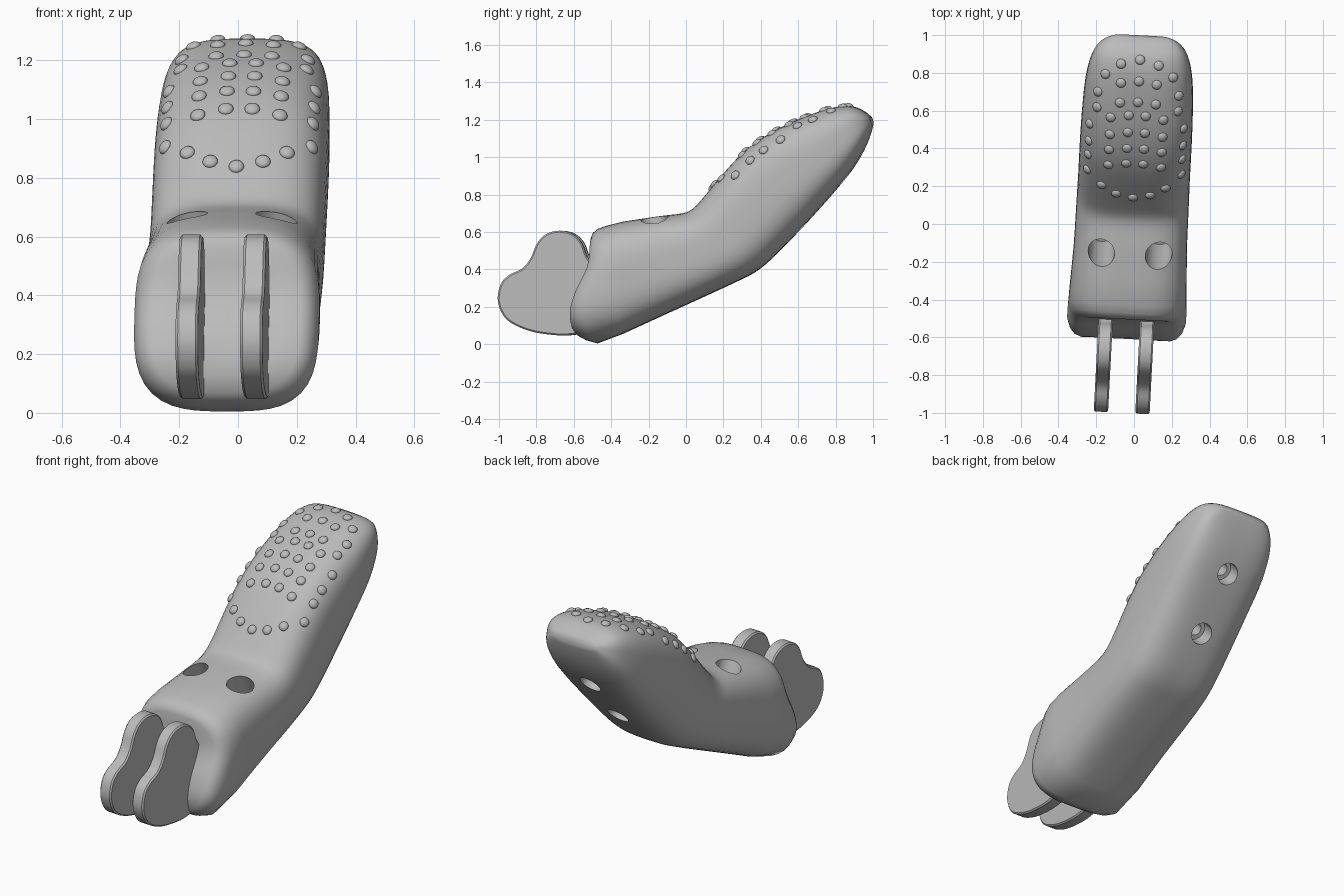
import bpy, bmesh, math
from mathutils import Vector, Matrix
from mathutils.bvhtree import BVHTree

if "Cube" in bpy.data.objects:
    bpy.data.objects.remove(bpy.data.objects["Cube"])

grey = bpy.data.materials.new("plain_grey")
grey.use_nodes = True
colour = (0.5, 0.5, 0.5, 1)
grey.diffuse_color = colour
grey.node_tree.nodes["Principled BSDF"].inputs["Base Color"].default_value = colour

# The whole piece is turned slightly about z
POSE = Matrix.Translation((-0.013, 0, 0)) @ Matrix.Rotation(math.radians(-3), 4, 'Z')
SIDES = 56


def finish(bm, name, angle=30):
    bmesh.ops.recalc_face_normals(bm, faces=bm.faces)
    mesh = bpy.data.meshes.new(name)
    bm.to_mesh(mesh)
    bm.free()
    mesh.materials.append(grey)
    ob = bpy.data.objects.new(name, mesh)
    bpy.context.collection.objects.link(ob)
    ob.matrix_world = POSE
    smooth(ob, angle)
    return ob


def smooth(ob, angle):
    bpy.ops.object.select_all(action='DESELECT')
    ob.select_set(True)
    bpy.context.view_layer.objects.active = ob
    bpy.ops.object.shade_smooth_by_angle(angle=math.radians(angle))


def catmull(points, steps):
    out = []
    for i in range(len(points) - 1):
        a, b, c, d = (points[max(0, min(len(points) - 1, i + k))] for k in (-1, 0, 1, 2))
        for s in range(steps):
            t = s / steps
            out.append([0.5 * (2 * q + (r - p) * t + (2 * p - 5 * q + 4 * r - u) * t * t
                               + (3 * q - p - 3 * r + u) * t ** 3)
                        for p, q, r, u in zip(a, b, c, d)])
    return out + [list(points[-1])]


def ring(by, bz, ty, tz, half, scale=1.0, power=3.2):
    """Rounded-box cross-section spanning a bottom point and a top point."""
    low, high = Vector((0, by, bz)), Vector((0, ty, tz))
    pts = []
    for i in range(SIDES):
        a = 2 * math.pi * i / SIDES
        c, s = math.cos(a), math.sin(a)
        r = scale / (abs(c) ** power + abs(s) ** power) ** (1 / power)
        pts.append((low + high) / 2 + (high - low) / 2 * r * s + Vector((half * r * c, 0, 0)))
    return pts


# Depth of the S-shaped front face at a given height
FRONT = catmull([(0, -0.55), (0.07, -0.595), (0.17, -0.61), (0.28, -0.58),
                 (0.42, -0.515), (0.55, -0.505), (0.64, -0.51)], 6)


def front_depth(z):
    for (z0, y0), (z1, y1) in zip(FRONT, FRONT[1:]):
        if z <= z1:
            return y0 + (y1 - y0) * (z - z0) / (z1 - z0)
    return FRONT[-1][1]


# Body: bottom y, bottom z, top y, top z, half width
stations = [
    (-0.34, 0.055, -0.34, 0.655, 0.31), (-0.1, 0.165, -0.14, 0.685, 0.3),
    (0.12, 0.265, -0.02, 0.7, 0.298), (0.26, 0.33, 0.04, 0.725, 0.297),
    (0.36, 0.38, 0.1, 0.79, 0.296), (0.45, 0.45, 0.2, 0.91, 0.296),
    (0.58, 0.58, 0.33, 1.045, 0.296), (0.7, 0.71, 0.5, 1.155, 0.293),
    (0.81, 0.835, 0.68, 1.232, 0.285), (0.89, 0.935, 0.8, 1.268, 0.268),
    (0.95, 1.035, 0.89, 1.272, 0.24), (0.985, 1.12, 0.955, 1.245, 0.195),
    (1.0, 1.175, 0.99, 1.215, 0.14)]
rings = []
for scale, back in ((0.1, 0), (0.35, 0), (0.6, 0), (0.8, 0), (0.88, 0.01), (0.95, 0.035), (1, 0.08)):
    pts = ring(-0.5, 0.005, -0.5, 0.632, 0.315, scale)
    for p in pts:
        p.y = front_depth(p.z) + back
    rings.append(pts)
rings += [ring(*s) for s in catmull(stations, 3)]

bm = bmesh.new()
loops = [[bm.verts.new(p) for p in pts] for pts in rings]
for a, b in zip(loops, loops[1:]):
    for i in range(SIDES):
        j = (i + 1) % SIDES
        bm.faces.new((a[i], a[j], b[j], b[i]))
bm.faces.new(loops[0])
bm.faces.new(loops[-1])
bmesh.ops.recalc_face_normals(bm, faces=bm.faces)
surface = BVHTree.FromBMesh(bm)
body = finish(bm, "body", 40)


def bore(centre, axis, radius, depth):
    """Cut a blind round hole that runs along axis from centre."""
    cut = bmesh.new()
    axis = Vector(axis).normalized()
    turn = axis.to_track_quat('Z', 'Y').to_matrix().to_4x4()
    mid = Vector(centre) + axis * (depth - 0.15) / 2
    bmesh.ops.create_cone(cut, cap_ends=True, segments=40, radius1=radius, radius2=radius,
                          depth=depth + 0.15, matrix=Matrix.Translation(mid) @ turn)
    cutter = finish(cut, "hole_cutter")
    cutter.hide_render = True
    mod = body.modifiers.new("hole", 'BOOLEAN')
    mod.operation, mod.solver, mod.object = 'DIFFERENCE', 'EXACT', cutter
    bpy.context.view_layer.objects.active = body
    bpy.ops.object.modifier_apply(modifier=mod.name)
    bpy.data.objects.remove(cutter)


# Two angled holes on top, two counterbored screw holes underneath
for side in (-1, 1):
    bore((side * 0.152, -0.16, 0.67), (0, 0.41, -0.91), 0.07, 0.3)
for y, z in ((0.85, 0.885), (0.61, 0.612)):
    bore((0, y, z), (0, -0.72, 0.69), 0.062, 0.09)
    bore((0, y - 0.06, z + 0.058), (0, -0.72, 0.69), 0.038, 0.09)
smooth(body, 40)

# Pair of lobed hinge plates
outline = catmull([
    (-0.42, 0.1), (-0.6, 0.05), (-0.75, 0.055), (-0.87, 0.085), (-0.96, 0.14), (-1.0, 0.23),
    (-0.985, 0.32), (-0.94, 0.37), (-0.87, 0.405), (-0.825, 0.46), (-0.79, 0.54),
    (-0.74, 0.59), (-0.67, 0.607), (-0.6, 0.59), (-0.55, 0.54), (-0.51, 0.45), (-0.42, 0.4)], 5)
for name, x in (("right_plate", -0.11), ("left_plate", 0.11)):
    bm = bmesh.new()
    face = bm.faces.new([bm.verts.new((x - 0.038, y, z)) for y, z in outline])
    out = bmesh.ops.extrude_face_region(bm, geom=[face])["geom"]
    bmesh.ops.translate(bm, vec=(0.076, 0, 0), verts=[v for v in out if isinstance(v, bmesh.types.BMVert)])
    rims = [e for e in bm.edges if abs(e.verts[0].co.x - e.verts[1].co.x) < 0.001]
    bmesh.ops.bevel(bm, geom=rims, offset=0.008, segments=1, affect='EDGES')
    finish(bm, name, 30)

# Grip bumps: row y, bend of the row, sideways offsets
five, six = (0, 0.095, 0.215), (0.045, 0.14, 0.25)
rows = [(0.87, -2.6, (0, 0.1, 0.18)), (0.755, -1.4, five), (0.645, -0.8, five),
        (0.575, -0.9, six), (0.485, -0.9, six), (0.4, -0.7, six), (0.32, -0.7, six),
        (0.14, 2, (0, 0.09, 0.17)), (0.23, 0.2, (0, 0.225))]
bm = bmesh.new()
for y, bend, offsets in rows[:-1]:
    for x in sorted({s * o for o in offsets for s in (-1, 1)}):
        hit, normal, _, _ = surface.ray_cast(Vector((x, y + bend * x * x, 2)), Vector((0, 0, -1)))
        if hit:
            turn = normal.to_track_quat('Z', 'Y').to_matrix().to_4x4()
            bmesh.ops.create_uvsphere(bm, u_segments=20, v_segments=10, radius=0.026,
                                      matrix=Matrix.Translation(hit) @ turn @ Matrix.Diagonal((1, 1, 0.6, 1)))
finish(bm, "grip_bumps", 60)
